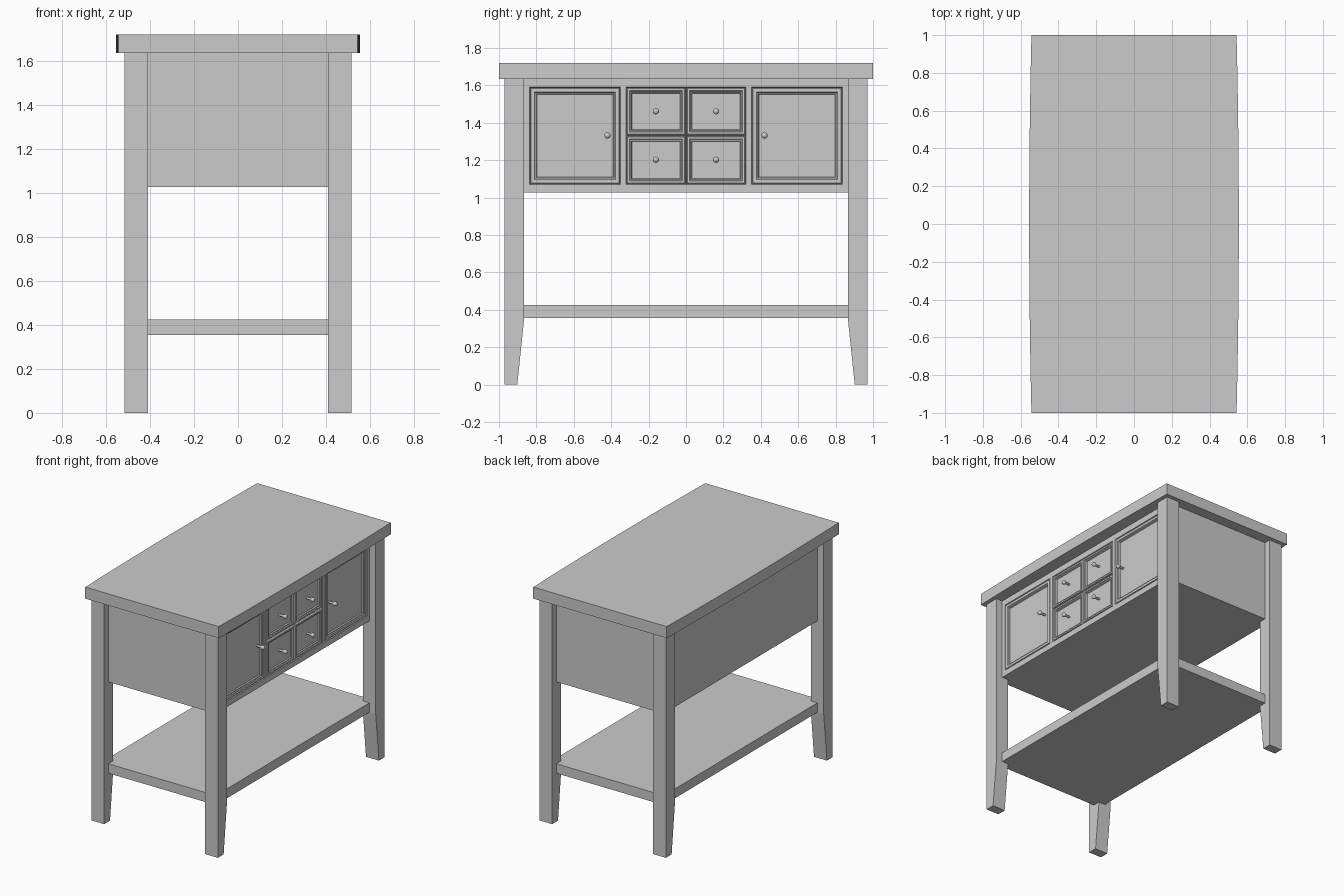
import bpy, bmesh, math

if "Cube" in bpy.data.objects:
    bpy.data.objects.remove(bpy.data.objects["Cube"])


def finish(bm, name):
    bmesh.ops.recalc_face_normals(bm, faces=bm.faces)
    me = bpy.data.meshes.new(name)
    bm.to_mesh(me)
    bm.free()
    ob = bpy.data.objects.new(name, me)
    bpy.context.collection.objects.link(ob)
    return ob


def prism(name, outline, axis, lo, hi):
    """Extrude a 2D outline: axis 'x' takes (y, z) points, axis 'z' takes (x, y)."""
    bm = bmesh.new()
    put = (lambda p, t: (t, p[0], p[1])) if axis == 'x' else (lambda p, t: (p[0], p[1], t))
    a = [bm.verts.new(put(p, lo)) for p in outline]
    b = [bm.verts.new(put(p, hi)) for p in outline]
    bm.faces.new(a)
    bm.faces.new(b)
    n = len(a)
    for i in range(n):
        j = (i + 1) % n
        bm.faces.new((a[i], a[j], b[j], b[i]))
    return finish(bm, name)


# Table top with gently bowed long edges
N = 12
edge = []
for i in range(N + 1):
    y = -1 + 2 * i / N
    edge.append((0.543 + 0.012 * (1 - y * y), y))
prism("table_top", edge + [(-x, -y) for x, y in edge], 'z', 1.635, 1.72)

# Legs, tapering on the inner side below the shelf
for sx in (-1, 1):
    for sy in (-1, 1):
        pts = [(0.97, 0), (0.97, 1.635), (0.865, 1.635), (0.865, 0.355), (0.902, 0)]
        prism(("right" if sx > 0 else "left") + ("_back_leg" if sy > 0 else "_front_leg"),
              [(y * sy, z) for y, z in pts], 'x', sx * 0.41, sx * 0.515)

# Lower shelf
prism("shelf", [(-0.463, -0.92), (0.463, -0.92), (0.463, 0.92), (-0.463, 0.92)],
      'z', 0.355, 0.425)

# Cabinet: the +x face is a grid whose cells become doors and drawers
FX = 0.463
ys = [-0.92, -0.836, -0.35, -0.322, 0, 0.322, 0.35, 0.836, 0.92]
zs = [1.027, 1.07, 1.332, 1.59, 1.635]
bm = bmesh.new()
g = [[bm.verts.new((FX, y, z)) for z in zs] for y in ys]
cell = {}
for i in range(len(ys) - 1):
    for j in range(len(zs) - 1):
        cell[i, j] = bm.faces.new((g[i][j], g[i + 1][j], g[i + 1][j + 1], g[i][j + 1]))
doors = []
for i in (1, 6):
    doors += bmesh.ops.dissolve_faces(bm, faces=[cell[i, 1], cell[i, 2]])['region']
drawers = [cell[i, j] for i in (3, 4) for j in (1, 2)]
# Remaining sides of the cabinet
rim = [e for e in bm.edges if e.is_boundary]
ext = bmesh.ops.extrude_edge_only(bm, edges=rim)['geom']
for v in ext:
    if isinstance(v, bmesh.types.BMVert):
        v.co.x = -FX
bmesh.ops.contextual_create(bm, geom=[e for e in ext if isinstance(e, bmesh.types.BMEdge)
                                      and all(v.co.x < 0 for v in e.verts)])
bmesh.ops.recalc_face_normals(bm, faces=bm.faces)


def panel(faces, frame):
    """Groove round the outside, flat frame, then moulding down to a sunk panel."""
    for t, d in ((0.004, -0.012), (0.004, 0.012), (frame, 0), (0.004, -0.006),
                 (0.006, 0), (0.004, -0.008)):
        bmesh.ops.inset_individual(bm, faces=faces, thickness=t, depth=d,
                                   use_even_offset=True)


panel(doors, 0.018)
panel(drawers, 0.011)
finish(bm, "cabinet")

# Knobs: lathed profile of (distance out, radius)
profile = [(-0.015, 0.008), (0.018, 0.008), (0.026, 0.014), (0.034, 0.0165),
           (0.042, 0.014), (0.047, 0.008), (0.049, 0)]


def knob(name, y, z):
    b = bmesh.new()
    vs = [b.verts.new((FX + d, y + r, z)) for d, r in profile]
    es = [b.edges.new(p) for p in zip(vs, vs[1:])]
    bmesh.ops.spin(b, geom=vs + es, cent=(FX, y, z), axis=(1, 0, 0),
                   angle=math.tau, steps=16)
    bmesh.ops.remove_doubles(b, verts=b.verts, dist=1e-4)
    ob = finish(b, name)
    bpy.ops.object.select_all(action='DESELECT')
    ob.select_set(True)
    bpy.context.view_layer.objects.active = ob
    bpy.ops.object.shade_smooth_by_angle(angle=math.radians(40))


for s, side in ((-1, "front"), (1, "back")):
    knob(side + "_door_knob", s * 0.42, 1.332)
    knob(side + "_upper_drawer_knob", s * 0.161, 1.461)
    knob(side + "_lower_drawer_knob", s * 0.161, 1.202)
